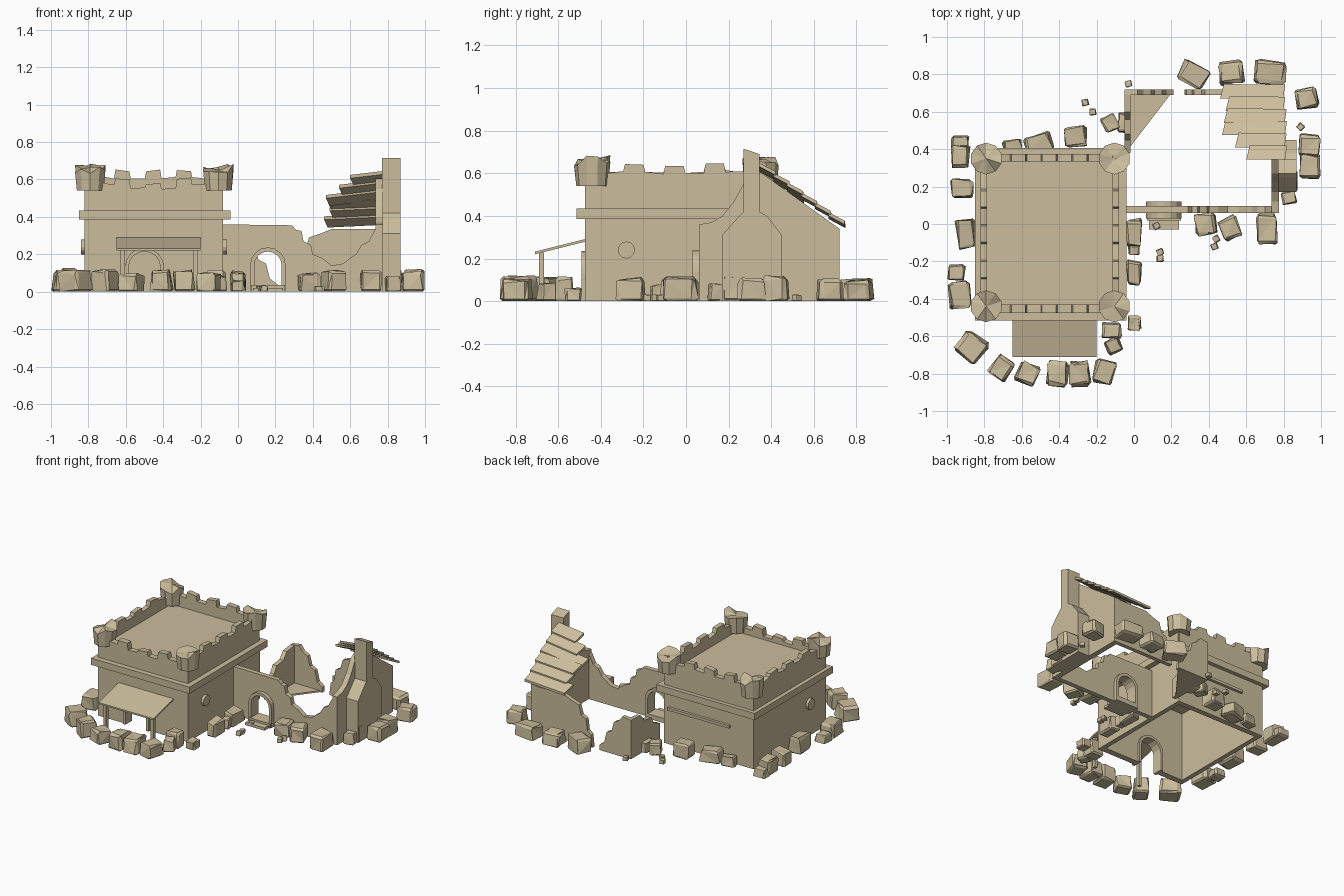
import bpy, bmesh, math, random
from mathutils import Vector, Matrix

if "Cube" in bpy.data.objects:
    bpy.data.objects.remove(bpy.data.objects["Cube"])

random.seed(7)
stone = bpy.data.materials.new("sandstone")
stone.diffuse_color = (0.60, 0.51, 0.335, 1)
stone.use_nodes = True
stone.node_tree.nodes["Principled BSDF"].inputs["Base Color"].default_value = stone.diffuse_color


def finish(bm, name):
    bmesh.ops.recalc_face_normals(bm, faces=bm.faces)
    me = bpy.data.meshes.new(name)
    bm.to_mesh(me)
    bm.free()
    me.materials.append(stone)
    ob = bpy.data.objects.new(name, me)
    bpy.context.collection.objects.link(ob)
    return ob


def slab(name, profile, axis, a, b):
    """Extrude a 2D profile from a to b. axis y: (x,z), axis x: (y,z), axis z: (x,y)."""
    bm = bmesh.new()
    place = {"y": lambda u, v: (u, a, v), "x": lambda u, v: (a, u, v), "z": lambda u, v: (u, v, a)}[axis]
    face = bm.faces.new([bm.verts.new(place(u, v)) for u, v in profile])
    ext = bmesh.ops.extrude_face_region(bm, geom=[face])
    shift = Vector({"x": (b - a, 0, 0), "y": (0, b - a, 0), "z": (0, 0, b - a)}[axis])
    bmesh.ops.translate(bm, vec=shift, verts=[v for v in ext["geom"] if isinstance(v, bmesh.types.BMVert)])
    bmesh.ops.recalc_face_normals(bm, faces=bm.faces)
    bmesh.ops.triangulate(bm, faces=[f for f in bm.faces if len(f.verts) > 4])
    return finish(bm, name)


def box(name, x0, x1, y0, y1, z0, z1):
    return slab(name, [(x0, y0), (x1, y0), (x1, y1), (x0, y1)], "z", z0, z1)


def arch(cx, half, top, n=8):
    """Arch outline from right foot over the top to the left foot."""
    spring = top - half
    arc = [(cx + half * math.cos(math.pi * i / n), spring + half * math.sin(math.pi * i / n)) for i in range(n + 1)]
    return [(cx + half, 0)] + arc + [(cx - half, 0)]


def arch_frame(name, cx, half, top, t, y0, y1):
    slab(name, arch(cx, half + t, top + t) + arch(cx, half, top)[::-1], "y", y0, y1)


def battlement(u0, u1, base, dip):
    """Worn crenellated top edge from u0 to u1; dip lowers the middle."""
    pts, n = [], 9
    for i in range(n):
        a, b = u0 + (u1 - u0) * i / n, u0 + (u1 - u0) * (i + 1) / n
        mid = 1 - abs((i + 0.5) / n * 2 - 1)
        h = base - dip * mid - (0.035 if i % 2 else 0)
        pts += [(a, h + random.uniform(-.012, .006)), (b - (u1 - u0) * 0.01, h + random.uniform(-.012, .006))]
    return pts


# Keep: four hollow walls with battlements, doorway in the front
X0, X1, Y0, Y1 = -0.82, -0.08, -0.475, 0.375
door = arch(-0.50, 0.09, 0.22)
slab("keep_front_wall", battlement(X0, X1, 0.635, 0.05) + [(X1, 0)] + door + [(X0, 0)], "y", Y0, Y0 + 0.045)
slab("keep_back_wall", battlement(X0, X1, 0.65, 0.0) + [(X1, 0), (X0, 0)], "y", Y1 - 0.04, Y1)
for side, x in (("left", X0), ("right", X1 - 0.035)):
    slab("keep_" + side + "_wall", battlement(Y0, Y1, 0.65, 0.015) + [(Y1, 0), (Y0, 0)], "x", x, x + 0.035)
box("keep_roof", X0 + .01, X1 - .01, Y0 + .01, Y1 - .01, 0.515, 0.53)
arch_frame("keep_door_frame", -0.50, 0.085, 0.215, 0.02, Y0 - 0.015, Y0 + 0.06)

# Ledge band around the keep
for n, (a, b, c, d) in {"front": (-.85, -.04, -.515, -.46), "back": (-.85, -.04, .36, .405),
                        "left": (-.85, -.8, -.46, .36), "right": (-.1, -.04, -.46, .36)}.items():
    box("ledge_" + n, a, b, c, d, 0.385, 0.435)

# Corner turrets with worn tops
for x in (-0.79, -0.105):
    for y in (-0.44, 0.35):
        bm = bmesh.new()
        bmesh.ops.create_cone(bm, cap_ends=True, segments=10, radius1=0.075, radius2=0.085, depth=0.115,
                              matrix=Matrix.Translation((x, y, 0.5975)))
        top = [f for f in bm.faces if f.normal.z > 0.9]
        bmesh.ops.poke(bm, faces=top)
        for v in bm.verts:
            if v.co.z > 0.62:
                v.co.z += random.uniform(-0.025, 0.03)
        finish(bm, "turret")

# Round beam ends on both sides, lintel at the back
for x in (X0, X1):
    bm = bmesh.new()
    bmesh.ops.create_cone(bm, cap_ends=True, segments=12, radius1=0.04, radius2=0.04, depth=0.04,
                          matrix=Matrix.Translation((x, -0.28, 0.24)) @ Matrix.Rotation(math.pi / 2, 4, "Y"))
    finish(bm, "beam_end")
box("back_lintel", -0.63, -0.12, Y1, Y1 + 0.02, 0.26, 0.28)

# Awning on two posts
slab("awning", [(-0.71, 0.22), (-0.71, 0.232), (-0.47, 0.292), (-0.47, 0.28)], "x", -0.65, -0.20)
for x in (-0.615, -0.225):
    box("awning_post", x - .012, x + .012, -0.69, -0.666, 0, 0.228)

# Ruined house: broken walls
gate = arch(0.16, 0.075, 0.215)
slab("ruin_front_wall", [(-0.09, 0.36), (0.29, 0.355), (0.31, 0.33), (0.34, 0.325), (0.35, 0.27), (0.39, 0.25),
                         (0.40, 0.20), (0.45, 0.18), (0.50, 0.14), (0.56, 0.15), (0.60, 0.18), (0.63, 0.20),
                         (0.66, 0.25), (0.70, 0.27), (0.73, 0.33), (0.77, 0.36), (0.77, 0)] + gate + [(-0.09, 0)],
     "y", 0.06, 0.095)
slab("ruin_right_wall", [(0.06, 0), (0.06, 0.36), (0.12, 0.37), (0.17, 0.40), (0.22, 0.46), (0.27, 0.55),
                         (0.35, 0.605), (0.72, 0.34), (0.72, 0)], "x", 0.735, 0.775)
slab("ruin_back_wall", [(0.27, 0), (0.28, 0.09), (0.31, 0.12), (0.32, 0.20), (0.36, 0.22), (0.38, 0.29),
                        (0.44, 0.31), (0.50, 0.335), (0.775, 0.335), (0.775, 0)], "y", 0.69, 0.72)
slab("ruin_back_corner", [(-0.05, 0), (-0.05, 0.29), (0.02, 0.30), (0.05, 0.26), (0.09, 0.24), (0.11, 0.17),
                          (0.15, 0.15), (0.17, 0.07), (0.21, 0.04), (0.21, 0)], "y", 0.69, 0.72)
slab("ruin_left_wall", [(0.38, 0), (0.38, 0.14), (0.45, 0.17), (0.48, 0.22), (0.56, 0.23), (0.60, 0.28),
                        (0.69, 0.29), (0.69, 0)], "x", -0.05, -0.018)
slab("floor_remnant", [(-0.03, 0.40), (0.20, 0.70), (-0.03, 0.70)], "z", 0, 0.012)
arch_frame("gate_frame", 0.16, 0.073, 0.215, 0.022, 0.03, 0.12)
box("gate_sill", 0.07, 0.25, 0.02, 0.12, 0, 0.035)
box("gate_step", 0.08, 0.24, -0.03, 0.02, 0, 0.02)

# Chimney with sloping shoulders
slab("chimney", [(0.17, 0), (0.17, 0.31), (0.25, 0.40), (0.27, 0.42), (0.27, 0.715), (0.315, 0.70), (0.345, 0.69),
                 (0.345, 0.42), (0.38, 0.40), (0.45, 0.31), (0.45, 0)], "x", 0.77, 0.87)

# Overlapping roof planks with broken left ends
for i, left in enumerate((0.60, 0.54, 0.47, 0.48, 0.49, 0.46)):
    y = 0.345 + i * 0.065
    z = 0.63 - i * 0.046
    w = random.uniform(-0.01, 0.01)
    ob = slab("roof_plank", [(left, y), (0.80 + w, y), (0.81 + w, y + 0.075), (left + 0.02, y + 0.078)],
              "z", 0, 0.018)
    for v in ob.data.vertices:
        sag = 0.05 * (0.80 - v.co.x) / 0.34
        v.co.z += z - (v.co.y - y) * 0.55 - sag * (0.8 if i < 3 else 0.3)


# Rubble stones: x, y, width, depth, turn
def rock(x, y, w, d, turn, h, name="rock"):
    bm = bmesh.new()
    bmesh.ops.create_cube(bm, size=1)
    bmesh.ops.bevel(bm, geom=bm.edges[:], offset=0.1, segments=1, affect="EDGES")
    for v in bm.verts:
        taper = 0.94 if v.co.z > 0 else 1
        co = Vector((v.co.x * taper * w, v.co.y * taper * d, (v.co.z + 0.5) * h))
        j = 0.07
        co += Vector((random.uniform(-j, j) * w, random.uniform(-j, j) * d,
                      random.uniform(-j, j) * h if v.co.z > 0 else 0))
        v.co = Matrix.Rotation(turn, 3, "Z") @ co + Vector((x, y, 0))
    bmesh.ops.triangulate(bm, faces=bm.faces)
    finish(bm, name)


left_rocks = [(-.93, .44, .09, .06, 0), (-.93, .36, .10, .12, 0), (-.92, .19, .12, .10, 0), (-.90, -.05, .10, .17, .1),
              (-.95, -.26, .09, .08, 0), (-.93, -.38, .11, .14, .1)]
front_rocks = [(-.87, -.66, .14, .14, .9), (-.71, -.77, .11, .12, -.6), (-.57, -.80, .11, .11, -.4),
               (-.41, -.80, .11, .13, -.1), (-.29, -.80, .11, .13, .05), (-.16, -.79, .11, .13, -.3),
               (-.11, -.65, .08, .08, .4), (-.12, -.57, .11, .08, 0), (0, -.53, .07, .08, 0)]
mid_rocks = [(0, -.26, .075, .13, 0), (0, -.14, .06, .05, 0), (0, -.05, .08, .16, 0), (.38, 0, .11, .12, .1),
             (.515, -.02, .10, .12, .4), (.71, -.03, .11, .16, 0)]
right_rocks = [(.83, .14, .08, .07, .2), (.82, .23, .10, .12, 0), (.94, .31, .11, .13, 0), (.94, .42, .11, .11, -.1),
               (.92, .67, .12, .11, .2)]
back_rocks = [(.32, .80, .15, .12, -.5), (.52, .81, .13, .12, .1), (.73, .81, .17, .12, -.1),
              (-.51, .43, .15, .10, .3), (-.65, .42, .10, .06, .2), (-.31, .47, .12, .11, .1),
              (-.13, .54, .08, .09, .5), (-.06, .54, .05, .10, 0)]
for r in left_rocks + front_rocks + mid_rocks + right_rocks + back_rocks:
    small = r[2] * r[3] < 0.008
    rock(*r, random.uniform(0.06, 0.09) if small else random.uniform(0.09, 0.12))
for x, y in ((-.26, .65), (-.22, .60), (-.03, .75), (.14, -.15), (.14, -.185), (.44, -.08), (.43, -.12),
             (.89, .52), (.12, -.01)):
    rock(x, y, 0.035, 0.035, random.random(), 0.03, "pebble")
